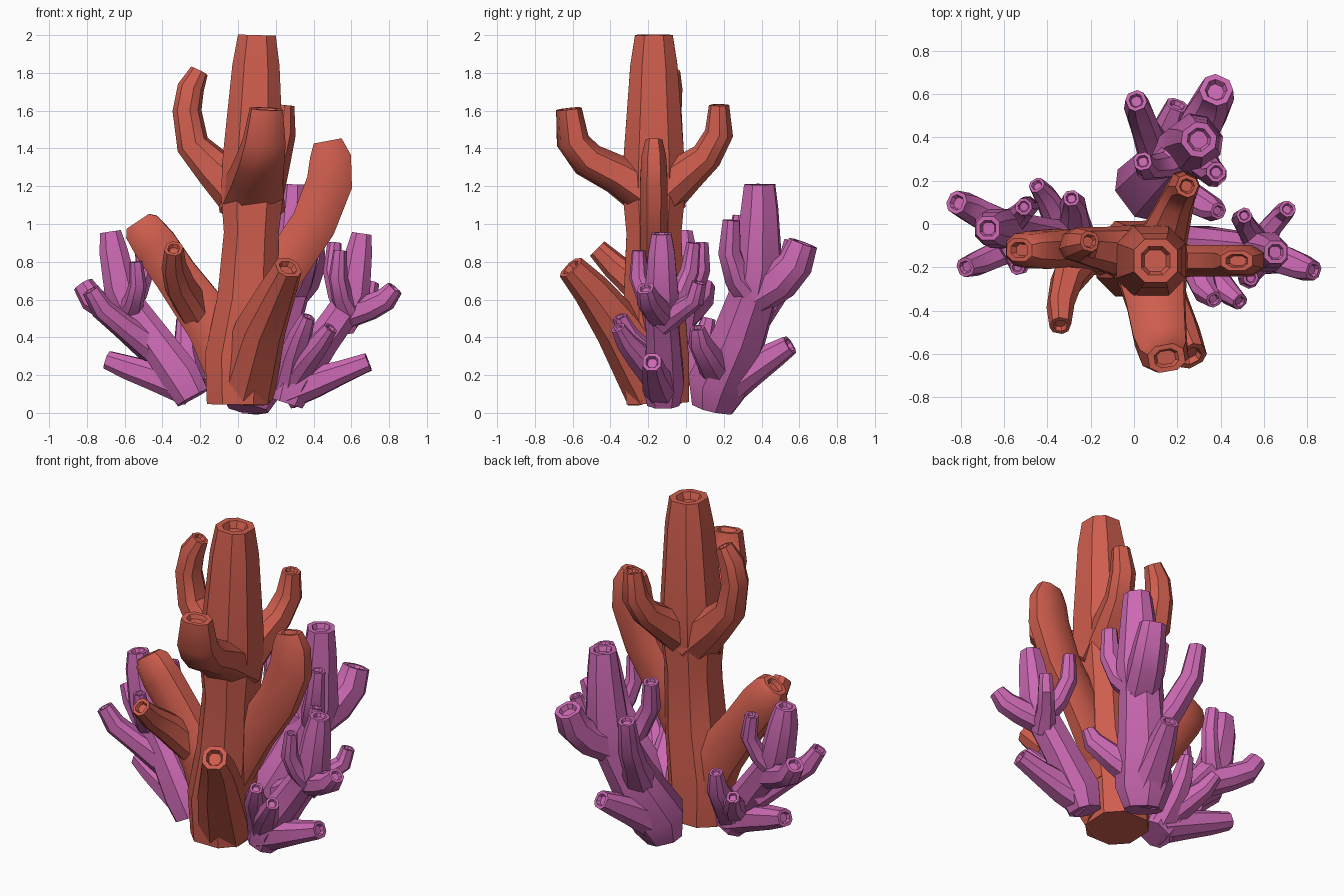
import bpy, bmesh
from math import radians
from mathutils import Vector

UP = Vector((0, 0, 1))
# chamfered-square cross-section
SECTION = [(1, -.5), (1, .5), (.5, 1), (-.5, 1), (-1, .5), (-1, -.5), (-.5, -1), (.5, -1)]


def material(name, colour):
    m = bpy.data.materials.new(name)
    m.diffuse_color = colour
    return m


def tube(bm, path, side=None, wide=1.0):
    """Sweep the section along (x, y, z, radius) points, ending in a hollow tip."""
    pts = [Vector(p[:3]) for p in path]
    if side is None:
        d = pts[-1] - pts[0]
        side = UP.cross(Vector((d.x, d.y, 0))).normalized()
    side = Vector(side)
    n = len(pts)
    tans = []
    for i in range(n):
        a, b = pts[max(i - 1, 0)], pts[min(i + 1, n - 1)]
        tans.append((b - a).normalized())

    def ring(c, t, r):
        u = (side - t * side.dot(t)).normalized()
        v = t.cross(u)
        return [bm.verts.new(c + u * (r * wide * a) + v * (r * b)) for a, b in SECTION]

    rings = [ring(pts[i], tans[i], path[i][3]) for i in range(n)]
    end, t, r = pts[-1], tans[-1], path[-1][3]
    rings.append(ring(end, t, r * .66))               # rim
    rings.append(ring(end - t * r * .4, t, r * .5))   # recess
    for a, b in zip(rings, rings[1:]):
        for i in range(8):
            j = (i + 1) % 8
            bm.faces.new((a[i], a[j], b[j], b[i]))
    bm.faces.new(rings[0][::-1])
    bm.faces.new(rings[-1])


def coral(name, mat, trunk, branches, side=None):
    bm = bmesh.new()
    tube(bm, trunk, side)
    for wide, path in branches:
        tube(bm, path, None, wide)
    bmesh.ops.recalc_face_normals(bm, faces=bm.faces)
    me = bpy.data.meshes.new(name)
    bm.to_mesh(me)
    bm.free()
    me.materials.append(mat)
    ob = bpy.data.objects.new(name, me)
    bpy.context.collection.objects.link(ob)
    bpy.ops.object.select_all(action='DESELECT')
    ob.select_set(True)
    bpy.context.view_layer.objects.active = ob
    bpy.ops.object.shade_smooth_by_angle(angle=radians(40))


red = material("red_coral", (.62, .11, .075, 1))
purple = material("purple_coral", (.60, .14, .45, 1))

# Large red coral: trunk
trunk = [(0, -.15, .05, .165), (0, -.16, .3, .175), (.05, -.17, .6, .16), (.07, -.17, .95, .145),
         (.075, -.17, 1.16, .165), (.08, -.17, 1.36, .16), (.095, -.17, 1.84, .125), (.1, -.17, 2, .1)]
# upper left, upper front, upper back arms
up_left = [(.05, -.15, 1.14, .14), (-.12, -.12, 1.29, .1), (-.24, -.1, 1.42, .08),
           (-.27, -.1, 1.6, .07), (-.25, -.09, 1.72, .065), (-.205, -.08, 1.81, .045)]
up_front = [(.07, -.14, 1.12, .13), (.1, -.36, 1.26, .1), (.12, -.52, 1.34, .09),
            (.14, -.6, 1.44, .08), (.15, -.62, 1.61, .062)]
up_back = [(.09, -.18, 1.12, .13), (.16, 0, 1.27, .095), (.2, .11, 1.36, .075),
           (.23, .175, 1.48, .068), (.245, .175, 1.63, .048)]
# right, left, forked and low front arms
right = [(.02, -.17, .4, .14), (.24, -.17, .76, .12), (.4, -.17, 1.0, .12),
         (.485, -.17, 1.22, .122), (.49, -.17, 1.36, .108), (.475, -.17, 1.44, .075)]
left = [(.02, -.14, .2, .18), (-.14, -.13, .47, .135), (-.33, -.11, .73, .115),
        (-.44, -.12, .89, .115), (-.51, -.12, .985, .1), (-.53, -.12, 1.015, .07)]
fork = [(-.2, -.12, .5, .09), (-.31, -.26, .68, .08), (-.34, -.38, .78, .065), (-.34, -.47, .87, .05)]
low_front = [(.03, -.16, .12, .15), (.12, -.35, .45, .12), (.21, -.5, .65, .09), (.265, -.61, .77, .068)]
coral("red_coral", red, trunk,
      [(1, up_left), (1.35, up_front), (1, up_back), (.6, right), (.75, left), (.9, fork), (1, low_front)],
      (1, 0, 0))

# Back purple coral
trunk = [(.05, .14, .02, .1), (.07, .17, .15, .15), (.17, .28, .4, .13), (.25, .36, .64, .115),
         (.28, .38, .76, .12), (.295, .39, 1.08, .09), (.3, .39, 1.21, .075)]
arms = [
    (1, [(.24, .33, .6, .1), (.33, .5, .7, .095), (.37, .58, .79, .085), (.38, .62, .9, .07)]),
    (1, [(.26, .38, .6, .09), (.33, .27, .72, .065), (.37, .23, .85, .055), (.38, .24, 1.02, .042)]),
    (1, [(.26, .34, .62, .09), (.13, .27, .72, .06), (.06, .26, .87, .052), (.04, .29, 1.04, .04)]),
    (1, [(.14, .25, .36, .1), (.06, .42, .56, .065), (.02, .53, .72, .06), (.01, .57, .91, .045)]),
    (1, [(.06, .14, .1, .12), (.12, .33, .22, .085), (.17, .47, .31, .065), (.2, .55, .36, .05)]),
    (1, [(.08, .2, .18, .1), (.25, .13, .28, .07), (.36, .07, .38, .055), (.39, .06, .45, .035)]),
]
coral("back_purple_coral", purple, trunk, arms, (.8, .6, 0))

# Right purple coral
trunk = [(.26, -.12, .05, .085), (.3, -.12, .17, .11), (.44, -.12, .37, .09), (.56, -.13, .54, .085),
         (.61, -.13, .63, .09), (.64, -.13, .85, .07), (.655, -.13, .95, .052)]
arms = [
    (1, [(.58, -.13, .52, .07), (.7, -.17, .56, .065), (.78, -.2, .6, .058), (.83, -.215, .66, .042)]),
    (1, [(.6, -.13, .52, .07), (.53, -.03, .63, .05), (.5, .02, .75, .045), (.51, .04, .9, .033)]),
    (1, [(.56, -.13, .48, .07), (.63, -.02, .55, .05), (.69, .05, .6, .045), (.71, .07, .69, .035)]),
    (1, [(.6, -.13, .52, .07), (.55, -.21, .62, .05), (.53, -.25, .72, .045), (.54, -.25, .86, .032)]),
    (1, [(.26, -.12, .11, .09), (.4, -.15, .16, .08), (.56, -.17, .22, .06), (.69, -.18, .27, .048)]),
    (1, [(.27, -.12, .15, .09), (.3, -.22, .31, .07), (.33, -.31, .41, .055), (.37, -.35, .51, .035)]),
    (1, [(.28, -.14, .18, .08), (.37, -.25, .3, .065), (.44, -.32, .38, .05), (.49, -.36, .45, .035)]),
]
coral("right_purple_coral", purple, trunk, arms, (0, 1, 0))

# Left purple coral
trunk = [(-.24, -.11, .08, .09), (-.3, -.1, .19, .105), (-.45, -.06, .4, .09), (-.58, -.03, .57, .085),
         (-.62, -.02, .66, .09), (-.66, -.02, .86, .075), (-.675, -.02, .96, .055)]
arms = [
    (1, [(-.56, -.03, .5, .075), (-.68, .03, .55, .068), (-.77, .08, .6, .062), (-.82, .1, .68, .05)]),
    (1, [(-.45, -.06, .34, .08), (-.61, -.13, .46, .06), (-.72, -.18, .55, .055), (-.78, -.2, .65, .042)]),
    (1, [(-.6, -.03, .55, .07), (-.53, .04, .64, .05), (-.49, .08, .76, .045), (-.51, .08, .9, .036)]),
    (1, [(-.58, -.04, .53, .07), (-.55, -.14, .6, .048), (-.53, -.19, .68, .043), (-.54, -.2, .8, .032)]),
    (1, [(-.26, -.1, .13, .09), (-.43, -.06, .19, .075), (-.58, -.02, .24, .062), (-.69, .01, .28, .048)]),
    (1, [(-.26, -.1, .14, .09), (-.28, .02, .28, .07), (-.28, .09, .38, .055), (-.29, .12, .5, .035)]),
    (1, [(-.28, -.1, .18, .08), (-.36, .04, .27, .065), (-.41, .13, .33, .05), (-.45, .18, .41, .035)]),
]
coral("left_purple_coral", purple, trunk, arms, (0, 1, 0))
